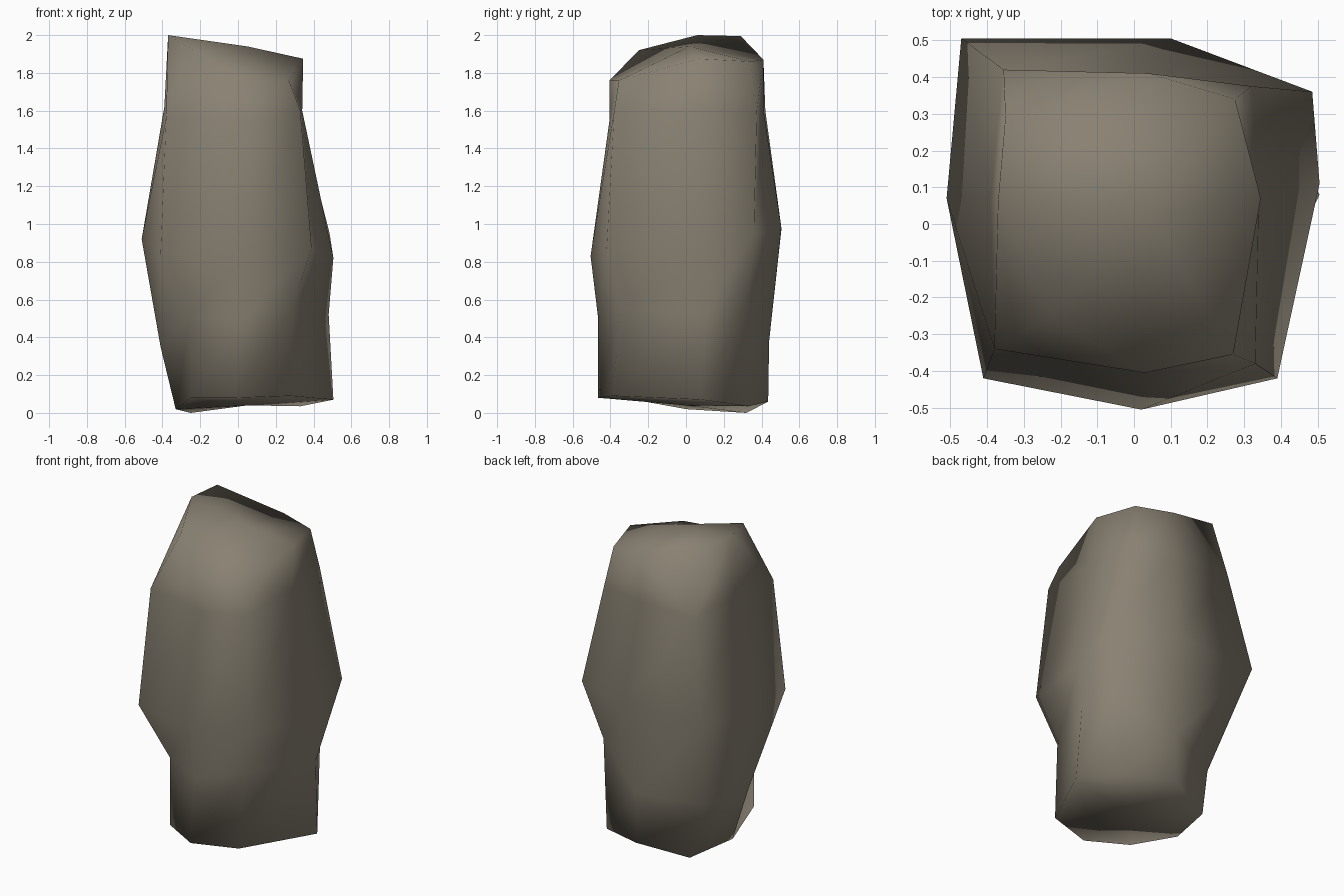
import bpy, bmesh

# One flat stone colour
stone = bpy.data.materials.new("warm_grey_stone")
stone.diffuse_color = (0.25, 0.22, 0.17, 1)

# Cross-sections from bottom to top; each runs counter-clockwise from the front:
# front, front right, right, back right, back, back left, left, front left
RINGS = [
    [(-.01, -.465, .08), (.275, -.385, .09), (.505, .08, .07), (.33, .33, .035),
     (.05, .435, .06), (-.25, .32, 0), (-.33, 0, .02), (-.25, -.33, .08)],
    [(0.02, -.465, .50), (.287, -.35, .56), (.48, .10, .52), (.36, .32, .60),
     (.05, .44, .38), (-.33, .27, .34), (-.41, -.05, .35), (-.25, -.33, .51)],
    [(0.02, -.505, .83), (.39, -.42, .87), (.505, .11, .82), (.485, .36, .95),
     (.10, .505, .98), (-.47, .505, .97), (-.51, .07, .92), (-.41, -.42, .84)],
    [(0.03, -.405, 1.55), (.33, -.38, 1.60), (.34, .07, 1.60), (.32, .375, 1.60),
     (.04, .41, 1.60), (-.355, .42, 1.60), (-.39, .07, 1.62), (-.38, -.34, 1.565)],
    [(0.03, -.405, 1.76), (.27, -.355, 1.76), (.345, .07, 1.875), (.275, .34, 1.86),
     (.04, .41, 1.87), (-.35, .29, 1.995), (-.37, .06, 2.0), (-.23, -.25, 1.92)],
]

bm = bmesh.new()
rings = [[bm.verts.new(p) for p in ring] for ring in RINGS]

# Side walls; the strongly twisted faces under the top are split into triangles
for level, (lower, upper) in enumerate(zip(rings, rings[1:])):
    for i in range(8):
        j = (i + 1) % 8
        if level == 3 and i in (1, 4, 6):
            bm.faces.new((lower[i], lower[j], upper[i]))
            bm.faces.new((lower[j], upper[j], upper[i]))
        else:
            bm.faces.new((lower[i], lower[j], upper[j], upper[i]))


# End caps fan out from a centre point
def cap(ring, centre):
    c = bm.verts.new(centre)
    for i in range(8):
        bm.faces.new((c, ring[i], ring[(i + 1) % 8]))


cap(rings[0], (0.05, 0, .04))
cap(rings[-1], (0.05, .02, 1.94))
bmesh.ops.recalc_face_normals(bm, faces=bm.faces)

mesh = bpy.data.meshes.new("standing_stone")
bm.to_mesh(mesh)
bm.free()
mesh.materials.append(stone)
mesh.shade_smooth()
rock = bpy.data.objects.new("standing_stone", mesh)
bpy.context.collection.objects.link(rock)
